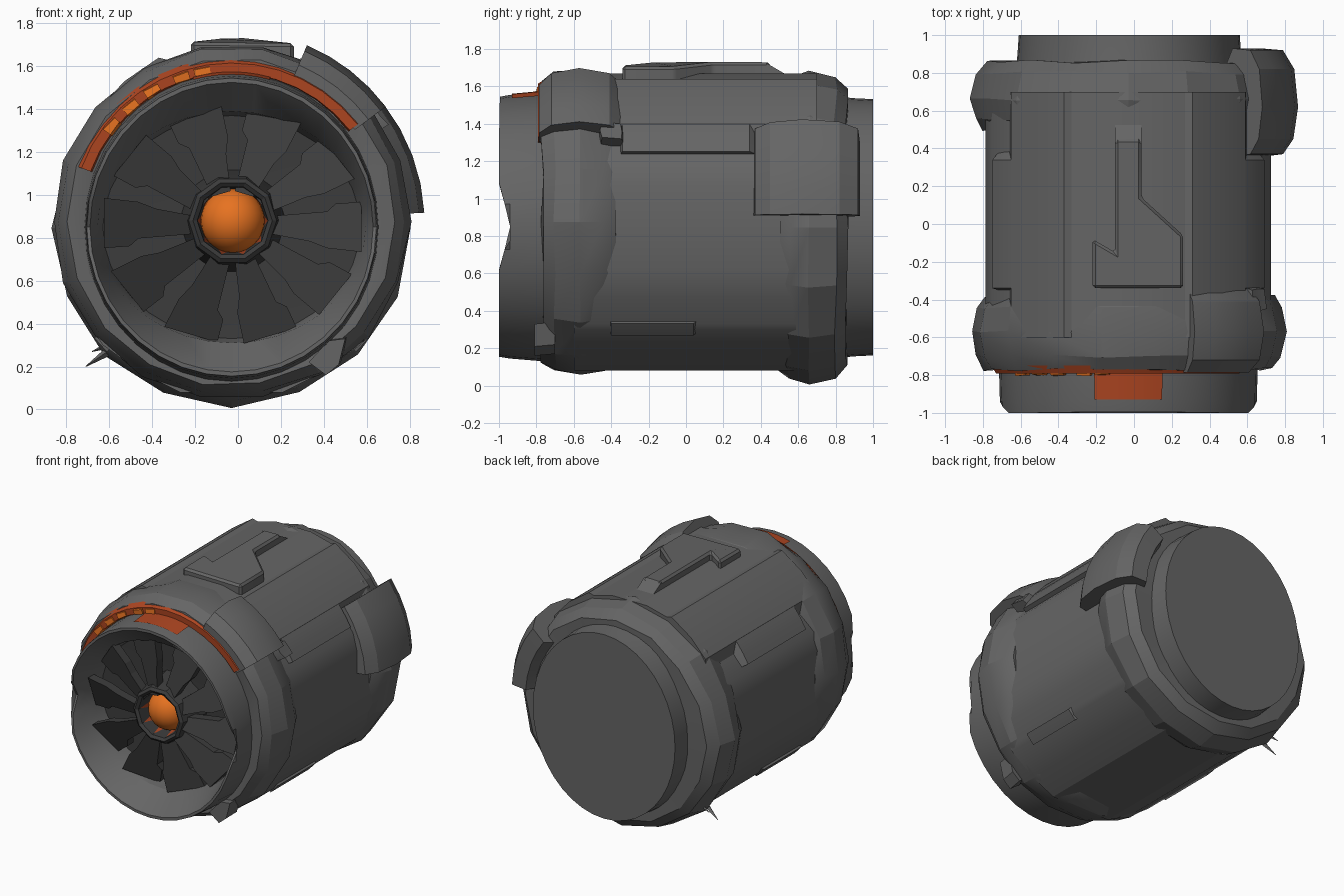
import bpy, bmesh, math, random
from mathutils import Vector, Matrix

if "Cube" in bpy.data.objects:
    bpy.data.objects.remove(bpy.data.objects["Cube"])

random.seed(4)
CX, CZ = -0.03, 0.87


def material(name, r, g, b):
    m = bpy.data.materials.new(name)
    m.diffuse_color = (r, g, b, 1)
    m.use_nodes = True
    m.node_tree.nodes["Principled BSDF"].inputs["Base Color"].default_value = m.diffuse_color
    return m


STEEL = material("dark_steel", 0.13, 0.13, 0.13)
SOOT = material("sooty_metal", 0.045, 0.045, 0.045)
HOT = material("hot_orange", 0.80, 0.17, 0.015)
EMBER = material("ember_red", 0.42, 0.06, 0.015)


def finish(name, bm, mat, angle=30):
    bmesh.ops.recalc_face_normals(bm, faces=bm.faces)
    me = bpy.data.meshes.new(name)
    bm.to_mesh(me)
    bm.free()
    ob = bpy.data.objects.new(name, me)
    bpy.context.collection.objects.link(ob)
    me.materials.append(mat)
    if angle:
        bpy.ops.object.select_all(action='DESELECT')
        ob.select_set(True)
        bpy.context.view_layer.objects.active = ob
        bpy.ops.object.shade_smooth_by_angle(angle=math.radians(angle))
    return ob


def turned(name, profile, sides, mat, arc=None, cx=CX, cz=CZ, closed=False,
           jitter=0.0, angle=30, edit=None):
    """Sweep a (y, x radius, z radius) profile round the y axis, fully or over an arc."""
    bm = bmesh.new()
    a0, a1 = arc or (0, 360)
    count = sides + 1 if arc else sides
    rows = []
    for i in range(count):
        a = math.radians(a0 + (a1 - a0) * i / sides)
        row = []
        for p in profile:
            y, rx, rz = p if len(p) == 3 else (p[0], p[1], p[1])
            k = 1 + random.uniform(-jitter, jitter)
            y += random.uniform(-jitter, jitter)
            row.append(bm.verts.new((cx + rx * k * math.cos(a), y, cz + rz * k * math.sin(a))))
        rows.append(row)
    n = len(profile)
    for i in range(sides):
        r0, r1 = rows[i], rows[(i + 1) % count]
        for j in range(n if closed else n - 1):
            k = (j + 1) % n
            bm.faces.new((r0[j], r0[k], r1[k], r1[j]))
    if arc and closed:
        bm.faces.new(rows[0])
        bm.faces.new(rows[-1])
    if edit:
        edit(bm)
    bmesh.ops.remove_doubles(bm, verts=bm.verts, dist=0.0005)
    return finish(name, bm, mat, angle)


def prism(name, outline, to_a, to_b, mat, bevel=0.0, angle=30):
    """Join two copies of an outline, each placed by its own function."""
    bm = bmesh.new()
    a = [bm.verts.new(to_a(*p)) for p in outline]
    b = [bm.verts.new(to_b(*p)) for p in outline]
    n = len(outline)
    for i in range(n):
        bm.faces.new((a[i], a[(i + 1) % n], b[(i + 1) % n], b[i]))
    bm.faces.new(a)
    bm.faces.new(b)
    if bevel:
        bmesh.ops.recalc_face_normals(bm, faces=bm.faces)
        bmesh.ops.bevel(bm, geom=bm.edges[:], offset=bevel, segments=1, affect='EDGES')
    return finish(name, bm, mat, angle)


# main barrel: mirrored half cross-section with panel steps
half = [(0.14, 0.80), (0.30, 0.76), (0.34, 0.77), (0.50, 0.66), (0.62, 0.53), (0.63, 0.45),
        (0.72, 0.33), (0.755, 0.20), (0.755, -0.25), (0.70, -0.40), (0.62, -0.54),
        (0.60, -0.57), (0.42, -0.70), (0.24, -0.79)]
section = half + [(-x, z) for x, z in reversed(half)]
prism("barrel", section, lambda x, z: (CX + x, -0.6, CZ + z),
      lambda x, z: (CX + x, 0.7, CZ + z), STEEL, angle=25)

# raised plate on top of the barrel
plate = [(-0.10, 0.45), (0.04, 0.45), (0.04, 0.14), (0.26, -0.06), (0.26, -0.34),
         (-0.22, -0.34), (-0.22, -0.08), (-0.10, -0.15)]
prism("top_plate", plate, lambda x, y: (x, y, 1.60),
      lambda x, y: (x, y, 1.73 - 0.35 * x * x), STEEL, bevel=0.015)
prism("top_plate_ramp", [(-0.10, 1.60), (0.04, 1.60), (0.04, 1.725), (-0.10, 1.725)],
      lambda x, z: (x, 0.43, z), lambda x, z: (x, 0.55, z - 0.07), STEEL)

# panels wrapped over the barrel sides
for side in (0, 1):
    for label, lo, hi, y0, y1, r in (("upper", 28, 44, -0.36, 0.42, 0.815),
                                     ("lower", -46, -40, -0.42, 0.12, 0.835)):
        arc = (180 - hi, 180 - lo) if side else (lo, hi)
        turned(f"{label}_side_panel", [(y0, 0.74), (y0 + 0.02, r), (y1 - 0.08, r), (y1, 0.74)],
               3, STEEL, arc=arc, closed=True)

# front and rear bands with uneven hammered facets
turned("front_band", [(-0.74, 0.62), (-0.77, 0.70), (-0.77, 0.765), (-0.70, 0.81), (-0.57, 0.832),
                      (-0.44, 0.805), (-0.38, 0.77), (-0.38, 0.68)],
       18, STEEL, cz=0.875, closed=True, jitter=0.010, angle=20)
turned("rear_band", [(0.50, 0.66), (0.50, 0.765), (0.55, 0.81), (0.66, 0.832), (0.80, 0.80),
                     (0.86, 0.74), (0.86, 0.56)],
       16, STEEL, cz=0.845, closed=True, jitter=0.010, angle=20)

# clamps gripping the bands
turned("front_clamp", [(-0.785, 0.72), (-0.785, 0.80), (-0.72, 0.87), (-0.57, 0.90),
                       (-0.41, 0.87), (-0.345, 0.81), (-0.345, 0.72)],
       4, STEEL, arc=(37, 67), closed=True, angle=25)
turned("front_clamp_hook", [(-0.46, 0.76), (-0.46, 0.86), (-0.34, 0.85), (-0.32, 0.76)],
       2, STEEL, arc=(32, 39), closed=True, jitter=0.012)
turned("rear_clamp", [(0.36, 0.74), (0.37, 0.82), (0.45, 0.875), (0.62, 0.90),
                      (0.82, 0.88), (0.92, 0.82), (0.93, 0.70), (0.85, 0.66)],
       4, STEEL, arc=(3, 38), closed=True, angle=25)


# front lip with a V notch at each side
def notch(bm):
    for v in bm.verts:
        if v.co.y < -0.95:
            v.co.y += 0.105 * max(0, 1 - abs(v.co.z - 0.85) / 0.17)
            v.co.y += 0.02 * max(0, v.co.z - 1.3)


turned("front_lip", [(-0.70, 0.60, 0.52), (-0.84, 0.625, 0.54), (-1.0, 0.66, 0.675),
                     (-1.0, 0.675, 0.695), (-0.94, 0.68, 0.705), (-0.76, 0.685, 0.72),
                     (-0.70, 0.685, 0.72)],
       36, STEEL, cz=0.85, closed=True, edit=notch)

# rear cap
turned("rear_cap", [(0.80, 0.60, 0.70), (0.90, 0.592, 0.69), (1.0, 0.585, 0.685), (1.0, 0, 0)],
       40, STEEL, cx=-0.025, cz=0.847)

# turbine: back plate, blades, hub and hot core
turned("turbine_back", [(-0.70, 0.62, 0.54), (-0.68, 0, 0)], 32, SOOT, cx=-0.025, cz=0.85)
BLADES = 10
for i in range(BLADES):
    a = math.radians(360 * (i + 0.5) / BLADES + 18)
    spin = Matrix.Rotation(-a, 3, 'Y')

    def place(depth, tilt):
        def f(r, w):
            p = spin @ Vector((r, 0, w))
            y = -0.875 + 0.13 * (r - 0.18) + tilt * w + depth
            return (-0.025 + p.x, y, 0.86 + p.z * 0.90)
        return f
    blade = [(0.17, -0.045), (0.36, -0.085), (0.44, -0.12), (0.60, -0.14),
             (0.60, 0.12), (0.48, 0.11), (0.44, 0.07), (0.17, 0.045)]
    prism("turbine_blade", blade, place(0, 0.35), place(0.07, 0.35), SOOT, angle=0)

turned("hub", [(-0.68, 0.25), (-0.84, 0.22), (-0.90, 0.205), (-0.915, 0.185),
               (-0.90, 0.165), (-0.72, 0.15)], 10, SOOT, cx=-0.025, cz=0.88, angle=20)
turned("hub_glow", [(-0.895, 0.165), (-0.75, 0.148)], 20, EMBER, cx=-0.025, cz=0.88)
bm = bmesh.new()
bmesh.ops.create_uvsphere(bm, u_segments=24, v_segments=14, radius=0.15,
                          matrix=Matrix.Translation((-0.025, -0.76, 0.88)))
finish("hot_core", bm, HOT, 60)

# heated seam between the lip and the front band
turned("hot_seam", [(-0.75, 0.69), (-0.79, 0.70), (-0.792, 0.745), (-0.75, 0.77)],
       14, EMBER, arc=(38, 160), closed=True)
turned("hot_lip_patch", [(-0.93, 0.69, 0.711), (-0.77, 0.70, 0.726)], 6, EMBER,
       arc=(75, 105), cz=0.85)
for a in (98, 106, 118, 128, 138):
    turned("hot_chip", [(-0.76, 0.69), (-0.80, 0.70), (-0.80, 0.735), (-0.76, 0.75)],
           1, HOT, arc=(a, a + 6), closed=True, jitter=0.006, angle=0)


# bent spikes and a loose shard under the bands
def spike(name, base, tip, radius):
    base, tip = Vector(base), Vector(tip)
    d = tip - base
    bm = bmesh.new()
    bmesh.ops.create_cone(bm, cap_ends=True, segments=4, radius1=radius, radius2=0.002,
                          depth=d.length,
                          matrix=Matrix.Translation((base + tip) / 2)
                          @ d.to_track_quat('Z', 'Y').to_matrix().to_4x4())
    finish(name, bm, STEEL, 0)


spike("rear_spike", (-0.50, 0.60, 0.34), (-0.71, 0.64, 0.20), 0.04)
spike("rear_spike", (-0.50, 0.66, 0.34), (-0.68, 0.70, 0.27), 0.035)
prism("front_shard", [(0.33, 0.22), (0.41, 0.16), (0.47, 0.21), (0.50, 0.33), (0.42, 0.32)],
      lambda x, z: (x, -0.81, z), lambda x, z: (x + 0.01, -0.70, z + 0.01), STEEL, angle=0)
